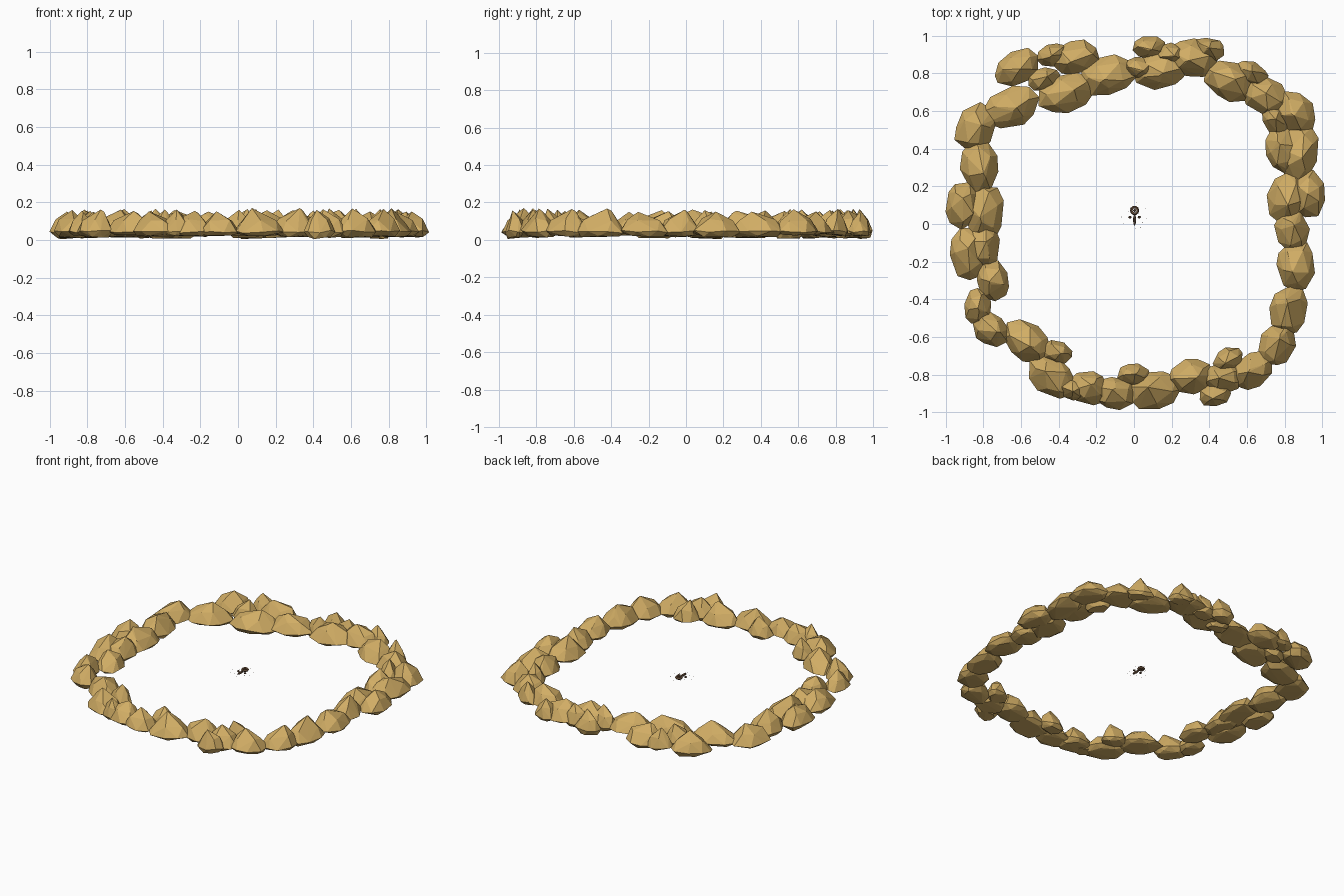
import bpy, bmesh, random
from math import sin, cos, pi, atan2
from mathutils import Matrix, Vector

if "Cube" in bpy.data.objects:
    bpy.data.objects.remove(bpy.data.objects["Cube"])

random.seed(11)


def material(name, col):
    m = bpy.data.materials.new(name)
    m.diffuse_color = (*col, 1)
    m.use_nodes = True
    m.node_tree.nodes["Principled BSDF"].inputs["Base Color"].default_value = m.diffuse_color
    return m


SAND = material("sandstone", (0.64, 0.42, 0.13))
DARK = material("dark_brown", (0.16, 0.09, 0.05))


def finish(name, bm, mat):
    bmesh.ops.recalc_face_normals(bm, faces=bm.faces)
    me = bpy.data.meshes.new(name)
    bm.to_mesh(me)
    bm.free()
    me.materials.append(mat)
    ob = bpy.data.objects.new(name, me)
    bpy.context.collection.objects.link(ob)


def rock(name, pos, length, width, angle):
    """Faceted boulder: convex hull of three ragged rings and a peak."""
    bottom = random.uniform(0.004, 0.024)
    top = random.uniform(0.15, 0.17)
    bm = bmesh.new()
    turn = Matrix.Rotation(angle, 2)

    def add(u, v, z):
        p = pos + turn @ Vector((u * length / 2, v * width / 2))
        bm.verts.new((p.x, p.y, z))

    for n, s, z in ((7, 0.74, bottom), (9, 1.02, 0.036), (5, 0.68, 0.1)):
        off = random.random() * pi
        for i in range(n):
            a = off + (i + random.uniform(-0.25, 0.25)) * 2 * pi / n
            r = s * random.uniform(0.94, 1.06)
            add(r * cos(a), r * sin(a), z + random.uniform(0, 0.016))
    px, py = random.uniform(-0.3, 0.3), random.uniform(-0.25, 0.25)
    add(px, py, top)
    add(px + 0.15, py + 0.1, top - 0.012)
    bmesh.ops.convex_hull(bm, input=bm.verts)
    loose = [v for v in bm.verts if not v.link_faces]
    bmesh.ops.delete(bm, geom=loose, context='VERTS')
    finish(name, bm, SAND)


# Main course: one rock per path point, sized and turned by its neighbours
path = [(.84, -.03), (.81, .14), (.88, .38), (.86, .59), (.70, .68), (.51, .76), (.31, .88),
        (.14, .82), (-.14, .79), (-.36, .70), (-.65, .62), (-.84, .51), (-.82, .31), (-.79, .06),
        (-.88, -.16), (-.75, -.3), (-.83, -.44), (-.76, -.56), (-.57, -.62), (-.44, -.81),
        (-.24, -.87), (-.1, -.9), (.11, -.885), (.3, -.81), (.47, -.82), (.63, -.78), (.76, -.64),
        (.82, -.46), (.86, -.22)]
pts = [Vector(p) for p in path]
for i, p in enumerate(pts):
    before, after = pts[i - 1], pts[(i + 1) % len(pts)]
    t = after - before
    length = min(0.31, 0.65 * ((p - before).length + (after - p).length))
    width = min(.205, max(.14, .76 * length))
    rock(f"wall_rock_{i}", p, length, width, atan2(t.y, t.x))

# Extra rocks leaning on the wall: turned along the rounded square
big = [(-.62, .83), (-.31, .885), (-.91, .1), (.93, .16), (-.80, -.11), (.79, .39)]
small = [(-.43, .9), (.08, .94), (.2, .9), (.4, .93), (.63, .8), (.75, .55), (.03, .83),
         (.5, -.72), (.43, -.91), (0, -.8), (-.32, -.88), (-.41, -.68), (-.48, .77)]
for kind, places, length, width in (("big", big, .26, .18), ("small", small, .175, .12)):
    for i, (x, y) in enumerate(places):
        ang = atan2(x * abs(x), -y * abs(y))
        rock(f"{kind}_rock_{i}", Vector((x, y)), length, width, ang)


def small_lump(name, loc, size):
    bm = bmesh.new()
    m = Matrix.Translation(loc) @ Matrix.Diagonal((*size, 1))
    bmesh.ops.create_icosphere(bm, subdivisions=1, radius=1, matrix=m)
    finish(name, bm, DARK)


# Tiny centre piece: ring, stem and side pieces
bpy.ops.mesh.primitive_torus_add(major_radius=.017, minor_radius=.008, major_segments=10,
                                 minor_segments=5, location=(.003, .072, .075))
ring = bpy.context.object
ring.name = "centre_ring"
ring.data.materials.append(DARK)
small_lump("centre_core", (.003, .072, .074), (.009, .009, .006))
small_lump("centre_stem", (.003, .022, .073), (.009, .034, .010))
for side in (-1, 1):
    small_lump(f"side_piece_{side}", (.003 + .025 * side, .036, .071), (.010, .008, .007))

# Specks scattered around the centre piece
for i in range(12):
    a = i * 2 * pi / 12 + random.uniform(-.2, .2)
    r = random.uniform(.045, .09)
    small_lump(f"speck_{i}", (.005 + r * cos(a), .035 + r * sin(a), .068), (.002,) * 3)
